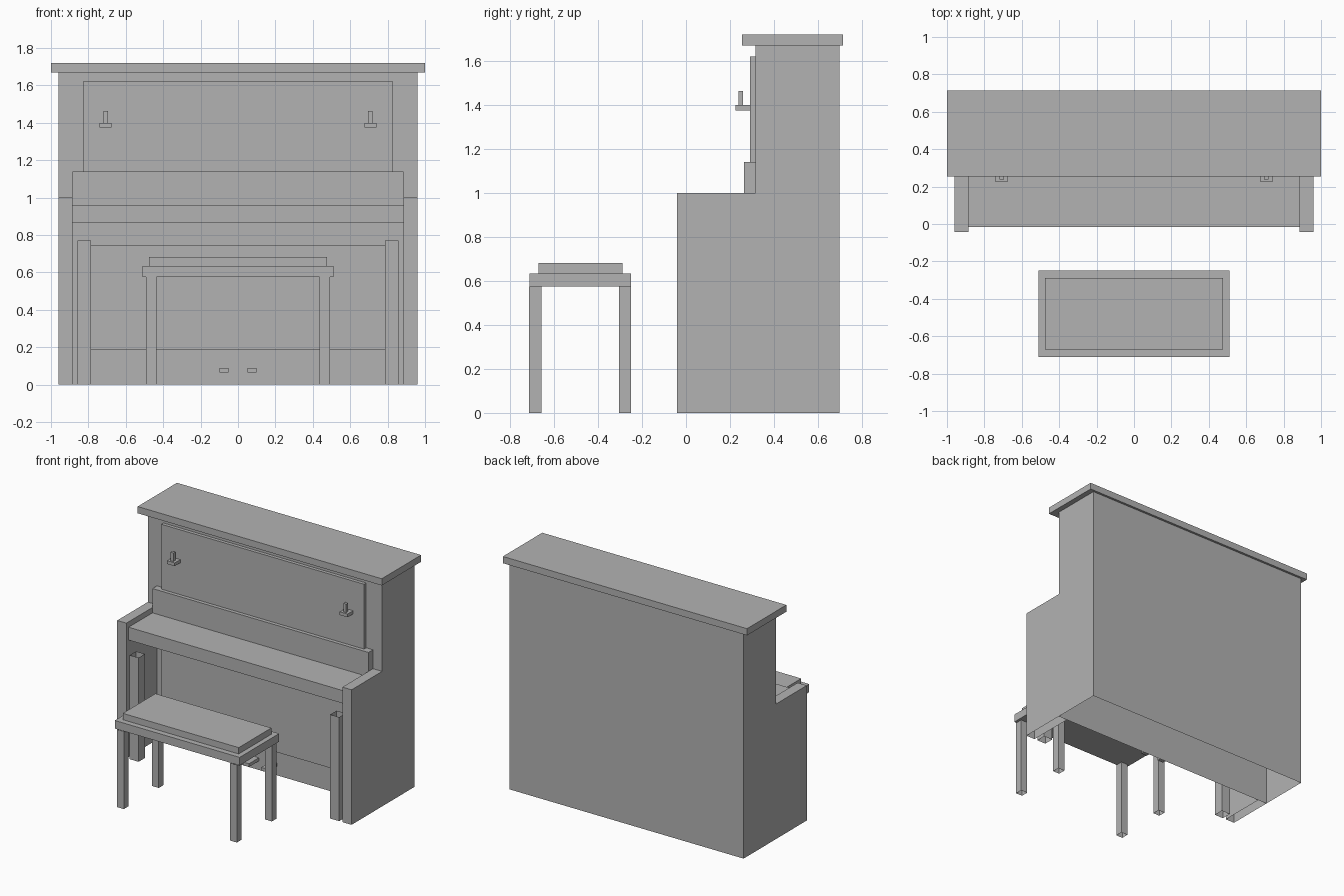
import bpy
import bmesh

if "Cube" in bpy.data.objects:
    bpy.data.objects.remove(bpy.data.objects["Cube"])

grey = bpy.data.materials.new("plain grey")
grey.diffuse_color = (0.45, 0.45, 0.45, 1)
grey.use_nodes = True
grey.node_tree.nodes["Principled BSDF"].inputs["Base Color"].default_value = grey.diffuse_color


def box(name, x, y, z, open_bottom=False, open_top=False):
    """Box from (min, max) ranges, optionally without its end caps."""
    bm = bmesh.new()
    bmesh.ops.create_cube(bm, size=1)
    for v in bm.verts:
        v.co = [r[0] if c < 0 else r[1] for c, r in zip(v.co, (x, y, z))]
    bm.normal_update()
    caps = [f for f in bm.faces
            if (open_bottom and f.normal.z < -0.9) or (open_top and f.normal.z > 0.9)]
    bmesh.ops.delete(bm, geom=caps, context='FACES')
    mesh = bpy.data.meshes.new(name)
    bm.to_mesh(mesh)
    bm.free()
    mesh.materials.append(grey)
    obj = bpy.data.objects.new(name, mesh)
    bpy.context.collection.objects.link(obj)


def pair(name, x, y, z, **caps):
    """The same box on the left and right."""
    box(name + "_right", x, y, z, **caps)
    box(name + "_left", (-x[1], -x[0]), y, z, **caps)


# Case: hollow body open at the floor, overhanging lid
box("case_body", (-0.96, 0.96), (0.315, 0.697), (0, 1.67), open_bottom=True)
box("lid", (-1, 1), (0.254, 0.714), (1.67, 1.72))
pair("cheek", (0.885, 0.96), (-0.042, 0.315), (0, 1.0), open_bottom=True)

# Raised front panels
box("upper_panel", (-0.83, 0.83), (0.29, 0.315), (1.14, 1.62))
box("lower_panel", (-0.83, 0.83), (0.29, 0.315), (0.185, 0.745))

# Keyboard shelf and board behind it
box("key_bed", (-0.885, 0.885), (-0.016, 0.315), (0.865, 0.96))
box("fallboard", (-0.885, 0.885), (0.263, 0.315), (0.96, 1.14))

# Front legs, pedals and candle holders
pair("front_leg", (0.785, 0.858), (-0.042, 0.033), (0, 0.77),
     open_bottom=True, open_top=True)
pair("pedal", (0.05, 0.1), (0.2, 0.315), (0.066, 0.09))
pair("candle_shelf", (0.676, 0.74), (0.225, 0.29), (1.376, 1.4))
pair("candle", (0.696, 0.72), (0.238, 0.26), (1.4, 1.463))

# Bench
box("bench_seat", (-0.511, 0.511), (-0.711, -0.249), (0.575, 0.635))
box("bench_cushion", (-0.475, 0.475), (-0.67, -0.288), (0.635, 0.682))
for end, y in (("front", (-0.714, -0.658)), ("back", (-0.305, -0.249))):
    pair("bench_leg_" + end, (0.436, 0.491), y, (0, 0.575), open_bottom=True, open_top=True)
